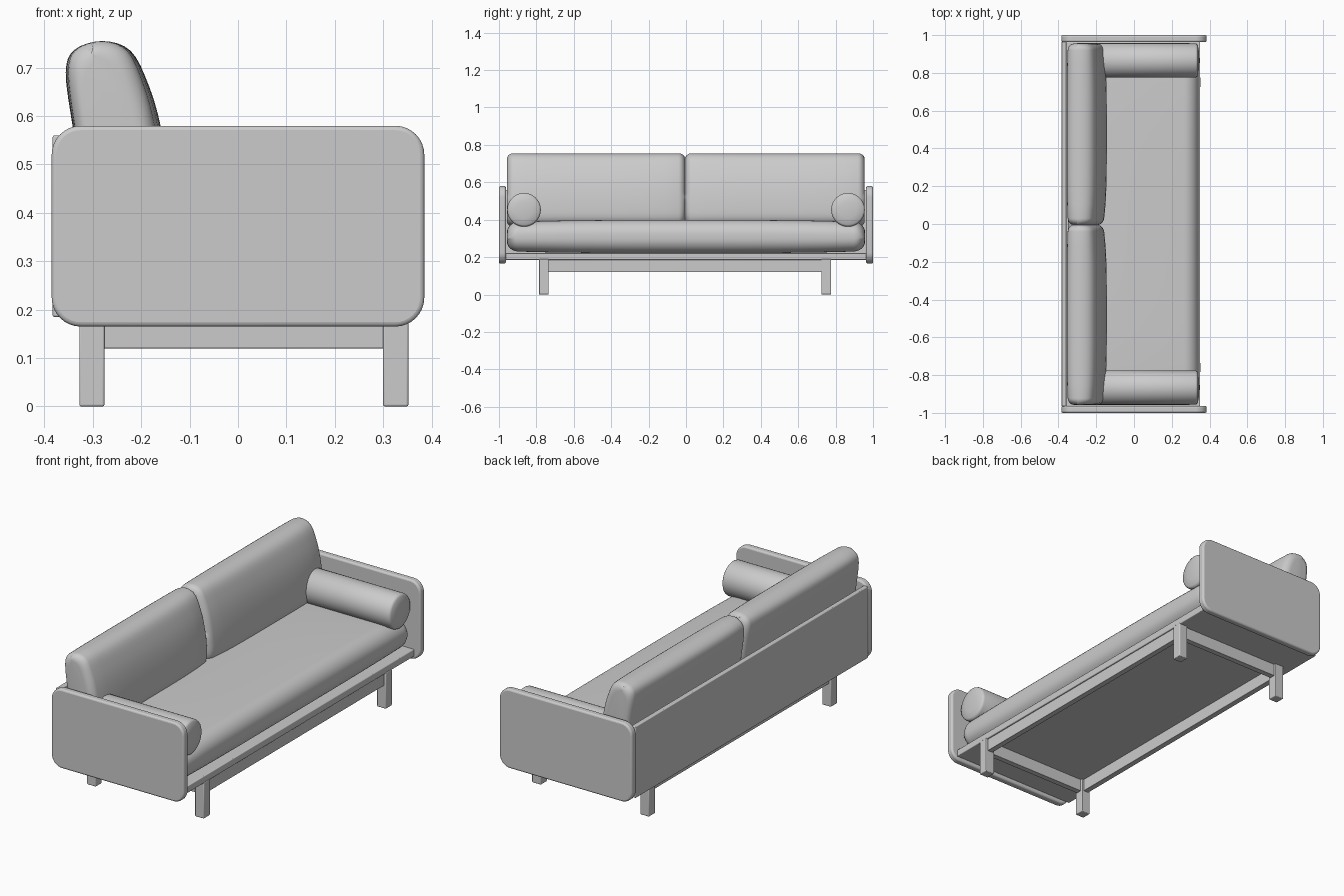
import bpy, bmesh, math
from mathutils import Vector

if "Cube" in bpy.data.objects:
    bpy.data.objects.remove(bpy.data.objects["Cube"])

grey = bpy.data.materials.new("plain grey")
grey.use_nodes = True
COLOUR = (0.6, 0.6, 0.6, 1)
grey.diffuse_color = COLOUR
grey.node_tree.nodes["Principled BSDF"].inputs["Base Color"].default_value = COLOUR


def finish(bm, name, bevel=0, angle=35):
    bmesh.ops.recalc_face_normals(bm, faces=bm.faces)
    mesh = bpy.data.meshes.new(name)
    bm.to_mesh(mesh)
    bm.free()
    mesh.materials.append(grey)
    ob = bpy.data.objects.new(name, mesh)
    bpy.context.collection.objects.link(ob)
    if bevel:
        mod = ob.modifiers.new("soft edges", "BEVEL")
        mod.width, mod.segments, mod.limit_method = bevel, 3, "ANGLE"
        mod.angle_limit = math.radians(40)
    bpy.ops.object.select_all(action="DESELECT")
    ob.select_set(True)
    bpy.context.view_layer.objects.active = ob
    bpy.ops.object.shade_smooth_by_angle(angle=math.radians(angle))
    return ob


def box(name, x, y, z, bevel=0.004):
    bm = bmesh.new()
    bmesh.ops.create_cube(bm, size=1)
    for v in bm.verts:
        v.co = [(a + b) / 2 + c * (b - a) for (a, b), c in zip((x, y, z), v.co)]
    return finish(bm, name, bevel)


def rounded_rect(x0, x1, z0, z1, r, seg=8):
    pts = []
    corners = ((x1 - r, z1 - r), (x0 + r, z1 - r), (x0 + r, z0 + r), (x1 - r, z0 + r))
    for k, (cx, cz) in enumerate(corners):
        for i in range(seg + 1):
            a = math.pi / 2 * (k + i / seg)
            pts.append((cx + r * math.cos(a), cz + r * math.sin(a)))
    return pts


def smooth_loop(pts, steps=4):
    # closed Catmull-Rom curve through the points
    out, n = [], len(pts)
    for i in range(n):
        a, b, c, d = (Vector(pts[(i + k) % n]) for k in (-1, 0, 1, 2))
        for s in range(steps):
            t = s / steps
            out.append((2 * b + (c - a) * t + (2 * a - 5 * b + 4 * c - d) * t ** 2
                        + (3 * b - a - 3 * c + d) * t ** 3) / 2)
    return out


def loft(name, stations, bevel=0, angle=35):
    # stations: list of (y, section points in x and z)
    bm = bmesh.new()
    rings = [[bm.verts.new((p[0], y, p[1])) for p in pts] for y, pts in stations]
    n = len(rings[0])
    for r0, r1 in zip(rings, rings[1:]):
        for i in range(n):
            bm.faces.new((r0[i], r0[(i + 1) % n], r1[(i + 1) % n], r1[i]))
    bm.faces.new(rings[0])
    bm.faces.new(rings[-1])
    return finish(bm, name, bevel, angle)


def pillow(name, pts, y0, y1, edge, shrink, pivot, bulge):
    # section shrinks round both ends by a quarter circle and bulges in the middle
    ease = [(edge * (1 - math.cos(a)), 1 - math.sin(a))
            for a in (math.pi / 2 * i / 6 for i in range(7))]
    ys = [(y0 + d, s) for d, s in ease]
    ys += [(y0 + edge + (y1 - y0 - 2 * edge) * i / 12, 0) for i in range(1, 12)]
    ys += [(y1 - d, s) for d, s in reversed(ease)]
    stations = []
    for y, s in ys:
        u = abs(2 * (y - y0) / (y1 - y0) - 1)
        soft = u ** 4
        fx = 1 - bulge[0] * soft
        fz = 1 - bulge[1] * soft
        ring = []
        for p in pts:
            dx, dz = p[0] - pivot[0], p[1] - pivot[1]
            ring.append((pivot[0] + dx * fx - math.copysign(min(abs(dx), shrink * s), dx),
                         pivot[1] + dz * fz - math.copysign(min(abs(dz), shrink * s), dz)))
        stations.append((y, ring))
    return loft(name, stations, angle=70)


# Frame: deck, back panel, legs and rails
box("deck", (-0.38, 0.35), (-0.965, 0.965), (0.185, 0.222))
box("back_panel", (-0.383, -0.358), (-0.965, 0.965), (0.185, 0.56))
LEG_X = {"back": -0.302, "front": 0.326}
LEG_Y = {"right": -0.76, "left": 0.75}
for end, x in LEG_X.items():
    for side, y in LEG_Y.items():
        box(f"{end}_{side}_leg", (x - 0.026, x + 0.026), (y - 0.026, y + 0.026), (0, 0.19))
    box(f"{end}_rail", (x - 0.015, x + 0.015), tuple(LEG_Y.values()), (0.12, 0.188), 0.002)
for side, y in LEG_Y.items():
    box(f"{side}_rail", tuple(LEG_X.values()), (y - 0.015, y + 0.015), (0.12, 0.188), 0.002)

# Rounded side panels
panel = rounded_rect(-0.385, 0.385, 0.165, 0.58, 0.06)
for side, s in (("right", -1), ("left", 1)):
    loft(f"{side}_side_panel", [(s * 0.963, panel), (s, panel)], bevel=0.009)

# Seat cushion
seat = rounded_rect(-0.35, 0.342, 0.222, 0.398, 0.078)
pillow("seat_cushion", seat, -0.957, 0.957, 0.06, 0.05, (-0.01, 0.3), (0.0, 0.13))

# Back cushions, leaning back
back = smooth_loop([(-0.30, 0.37), (-0.325, 0.48), (-0.342, 0.58), (-0.356, 0.69),
                    (-0.338, 0.737), (-0.28, 0.755), (-0.222, 0.735), (-0.185, 0.665),
                    (-0.16, 0.58), (-0.146, 0.48), (-0.15, 0.40), (-0.20, 0.37)])
for side, y0, y1 in (("right", -0.957, -0.005), ("left", -0.005, 0.955)):
    pillow(f"{side}_back_cushion", back, y0, y1, 0.035, 0.03, (-0.30, 0.52), (0.12, 0.0))

# Bolsters lying along the arms
for side, s in (("right", -1), ("left", 1)):
    bm = bmesh.new()
    profile = [(-0.2, 0), (-0.2, 0.08), (-0.19, 0.09), (0.325, 0.09),
               (0.333, 0.087), (0.338, 0.08), (0.344, 0.045), (0.346, 0)]
    verts = [bm.verts.new((x, 0, r)) for x, r in profile]
    edges = [bm.edges.new(pair) for pair in zip(verts, verts[1:])]
    bmesh.ops.spin(bm, geom=verts + edges, cent=(0, 0, 0), axis=(1, 0, 0),
                   angle=2 * math.pi, steps=40, use_duplicate=False)
    bmesh.ops.remove_doubles(bm, verts=bm.verts, dist=0.0005)
    bolster = finish(bm, f"{side}_bolster", angle=50)
    bolster.location = (0, s * 0.866, 0.453)
